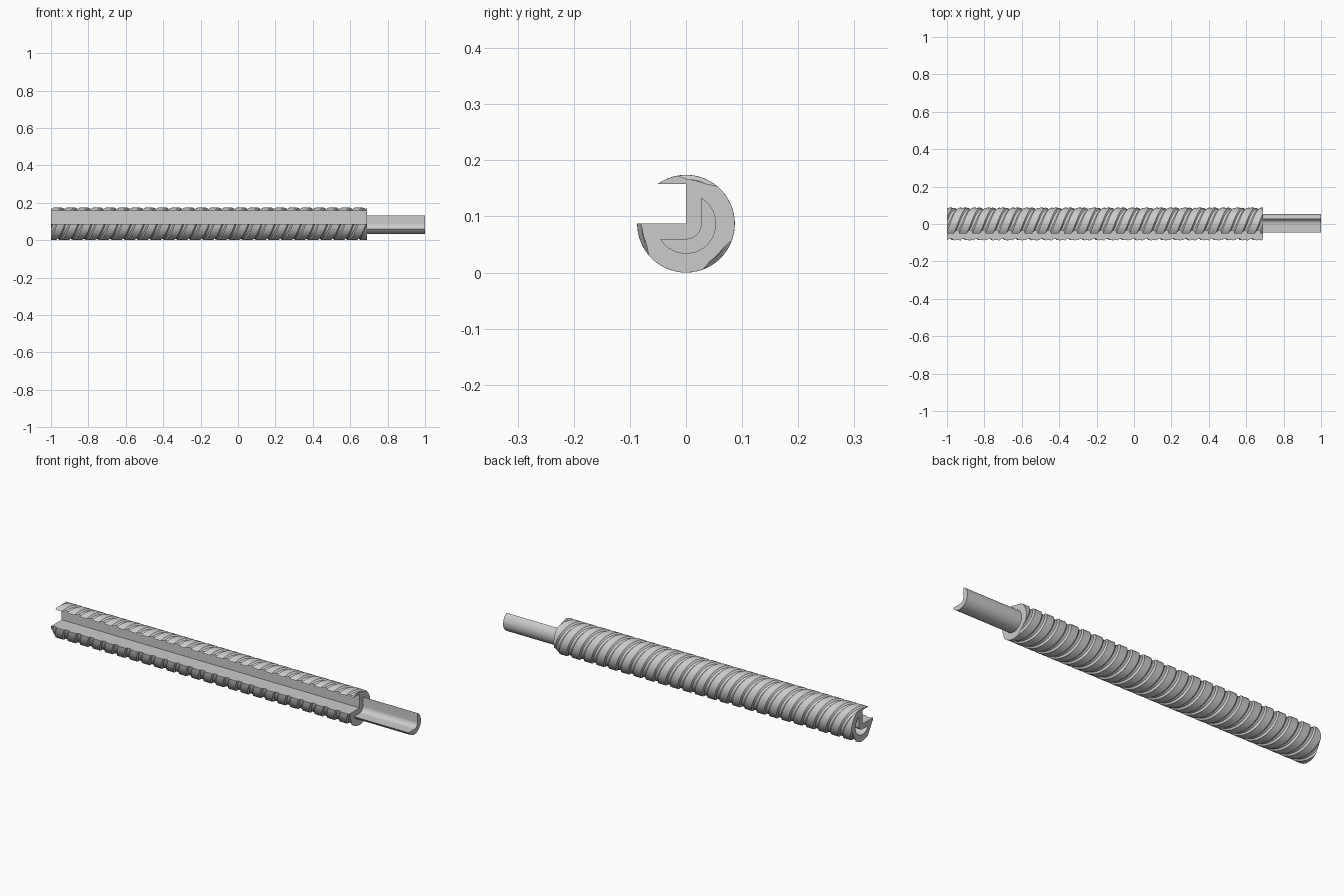
import bpy, bmesh
from math import pi, sin, cos, radians, asin
from mathutils import Vector

if "Cube" in bpy.data.objects:
    bpy.data.objects.remove(bpy.data.objects["Cube"], do_unlink=True)

RADIUS, DEPTH = 0.087, 0.008      # threaded rod and groove depth
CENTRE_Z = 0.087
BODY_START, BODY_END, TIP = -1.0, 0.69, 1.0
STARTS, LEAD = 3, 0.21            # three-start helical grooves

steel = bpy.data.materials.new("light_grey")
steel.use_nodes = True
grey = (0.6, 0.6, 0.6, 1)
steel.diffuse_color = grey
steel.node_tree.nodes["Principled BSDF"].inputs["Base Color"].default_value = grey


def loft(name, rings):
    """Skin a list of equal-sized closed rings and cap both ends."""
    bm = bmesh.new()
    loops = [[bm.verts.new(p) for p in ring] for ring in rings]
    for a, b in zip(loops, loops[1:]):
        for i in range(len(a)):
            j = (i + 1) % len(a)
            bm.faces.new((a[i], a[j], b[j], b[i]))
    bm.faces.new(loops[0])
    bm.faces.new(loops[-1])
    bmesh.ops.recalc_face_normals(bm, faces=bm.faces)
    mesh = bpy.data.meshes.new(name)
    bm.to_mesh(mesh)
    bm.free()
    mesh.materials.append(steel)
    obj = bpy.data.objects.new(name, mesh)
    bpy.context.collection.objects.link(obj)
    return obj


def prism(name, profile, x0, x1):
    """Extrude a (y, z) profile, measured from the rod axis, along x."""
    return loft(name, [[Vector((x, y, z + CENTRE_Z)) for y, z in profile] for x in (x0, x1)])


def select_only(obj):
    bpy.ops.object.select_all(action="DESELECT")
    obj.select_set(True)
    bpy.context.view_layer.objects.active = obj


def cut(obj, cutter):
    cutter.hide_render = True
    mod = obj.modifiers.new("cut", "BOOLEAN")
    mod.operation, mod.solver, mod.object = "DIFFERENCE", "EXACT", cutter
    select_only(obj)
    bpy.ops.object.modifier_apply(modifier=mod.name)
    bpy.data.objects.remove(cutter, do_unlink=True)


def thread_profile():
    """Angle and radius around one section: rounded lands and smooth grooves."""
    points = []
    sector = 2 * pi / STARTS
    half = 0.21 * sector          # half width of a groove
    for k in range(STARTS):
        mid = radians(75) + k * sector
        for i in range(9):
            t = i / 4 - 1
            dip = DEPTH * min(1, 1.25 * (1 - t * t))
            points.append((mid + t * half, RADIUS - dip))
        for i in range(1, 8):
            points.append((mid + half + (sector - 2 * half) * i / 8, RADIUS))
    return points


def thread_ring(x):
    twist = -2 * pi * (x - BODY_END) / LEAD
    return [Vector((x, r * cos(a + twist), CENTRE_Z + r * sin(a + twist)))
            for a, r in thread_profile()]


def crescent(radius, edge):
    """Quarter-open bar: round outside, L-shaped inside with a filleted corner."""
    a0 = asin(edge / radius)
    start, end = pi / 2 - a0, -pi + a0
    pts = [(radius * cos(start + (end - start) * i / 40),
            radius * sin(start + (end - start) * i / 40)) for i in range(41)]
    # inner fillet, centred on the axis
    pts += [(edge * cos(-pi / 2 + pi / 2 * i / 10),
             edge * sin(-pi / 2 + pi / 2 * i / 10)) for i in range(11)]
    return pts


# Threaded body, with its lengthwise slot and the socket in its left end
STEPS = 272
body = loft("threaded_body", [thread_ring(BODY_START + (BODY_END - BODY_START) * i / STEPS)
                              for i in range(STEPS + 1)])
cut(body, prism("slot_cutter", [(0, 0), (-0.2, 0), (-0.2, 0.071), (0, 0.071)], -1.1, 0.8))
cut(body, prism("socket_cutter", crescent(0.0545, 0.0265), -1.1, BODY_START + 0.31))

# Joining tongue at the other end
tongue = prism("joining_tongue", crescent(0.0535, 0.027), BODY_END - 0.002, TIP)

for part in (body, tongue):
    select_only(part)
    bpy.ops.object.shade_smooth_by_angle(angle=radians(30))
